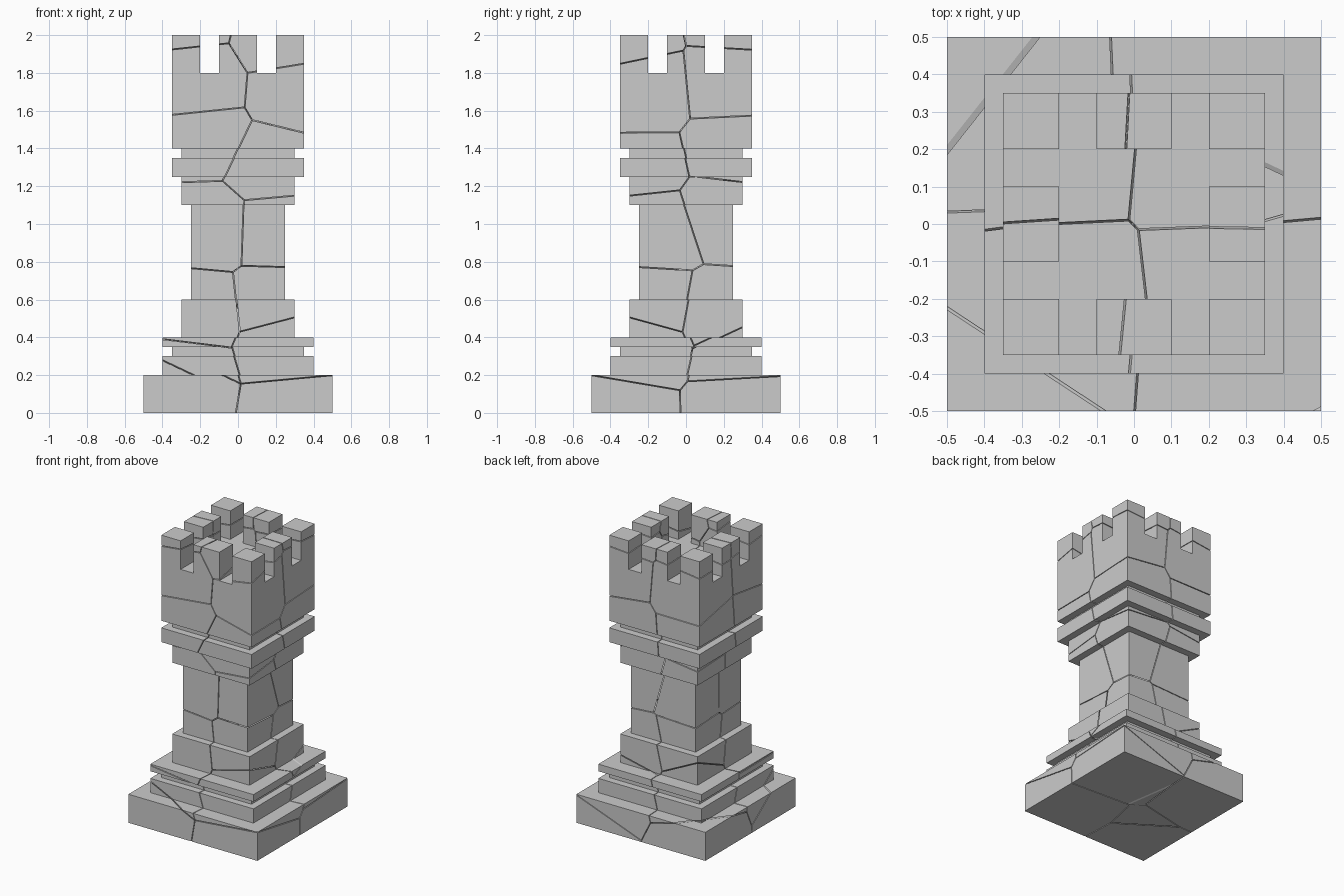
import bpy, bmesh, random
from mathutils import Vector

if "Cube" in bpy.data.objects:
    bpy.data.objects.remove(bpy.data.objects["Cube"])

random.seed(7)
GAP = 0.0025  # half width of a crack

# Square section profile from below the battlements down: (half width, z)
PROFILE = [(.35, 1.4), (.3, 1.4), (.3, 1.35), (.35, 1.35), (.35, 1.25),
           (.3, 1.25), (.3, 1.1), (.25, 1.1), (.25, .6), (.3, .6), (.3, .4),
           (.4, .4), (.4, .35), (.35, .35), (.35, .3), (.4, .3), (.4, .2),
           (.5, .2), (.5, 0)]


def build_tower():
    bm = bmesh.new()
    # Crown floor grid, split where the merlons stand
    cuts = [-.35, -.2, -.1, .1, .2, .35]
    v = [[bm.verts.new((x, y, 1.8)) for y in cuts] for x in cuts]
    merlons = []
    for i in range(5):
        for j in range(5):
            f = bm.faces.new((v[i][j], v[i+1][j], v[i+1][j+1], v[i][j+1]))
            if i in (0, 2, 4) and j in (0, 2, 4) and (i, j) != (2, 2):
                merlons.append(f)
    ring = [e for e in bm.edges if e.is_boundary]
    # Stepped shaft and plinth
    half = .35
    for h, z in PROFILE:
        out = bmesh.ops.extrude_edge_only(bm, edges=ring)["geom"]
        ring = [g for g in out if isinstance(g, bmesh.types.BMEdge)]
        for p in (g for g in out if isinstance(g, bmesh.types.BMVert)):
            p.co = (p.co.x * h / half, p.co.y * h / half, z)
        half = h
    bmesh.ops.contextual_create(bm, geom=ring)
    # Eight merlons
    out = bmesh.ops.extrude_discrete_faces(bm, faces=merlons)["faces"]
    for p in {p for f in out for p in f.verts}:
        p.co.z = 2.0
    bmesh.ops.recalc_face_normals(bm, faces=bm.faces[:])
    return bm


def cut_cell(source, seed, others):
    """Keep only the part of the solid nearest to the seed point."""
    bm = source.copy()
    for o in sorted(others, key=lambda p: (p - seed).length):
        n = (o - seed).normalized()
        co = (o + seed) / 2 - n * GAP
        res = bmesh.ops.bisect_plane(
            bm, geom=bm.verts[:] + bm.edges[:] + bm.faces[:], dist=1e-6,
            plane_co=co, plane_no=n, clear_outer=True)
        rim = [e for e in res["geom_cut"]
               if isinstance(e, bmesh.types.BMEdge) and e.is_boundary]
        if rim:
            bmesh.ops.triangle_fill(bm, edges=rim, normal=n, use_beauty=True)
        if not bm.faces:
            break
    bmesh.ops.dissolve_limit(bm, angle_limit=.001, verts=bm.verts[:],
                             edges=bm.edges[:])
    bmesh.ops.recalc_face_normals(bm, faces=bm.faces[:])
    return bm


# Fracture seeds: one per quadrant and level, jittered
LEVELS = [("base", .0, .3), ("plinth", .27, .22), ("foot", .55, .16),
          ("shaft", 1.02, .16), ("collar", 1.4, .18), ("crown", 1.72, .22),
          ("battlement", 2.05, .24)]
seeds = []
for name, z, r in LEVELS:
    for sx in (-1, 1):
        for sy in (-1, 1):
            j = [random.uniform(-1, 1) for _ in range(3)]
            seeds.append((name, Vector((sx * r + .04 * j[0],
                                        sy * r + .04 * j[1],
                                        z + .08 * j[2]))))

# Broken stone pieces
tower = build_tower()
for name, s in seeds:
    piece = cut_cell(tower, s, [p for _, p in seeds if p is not s])
    if piece.faces:
        me = bpy.data.meshes.new(name + "_stone")
        piece.to_mesh(me)
        ob = bpy.data.objects.new(name + "_stone", me)
        bpy.context.collection.objects.link(ob)
    piece.free()
tower.free()
